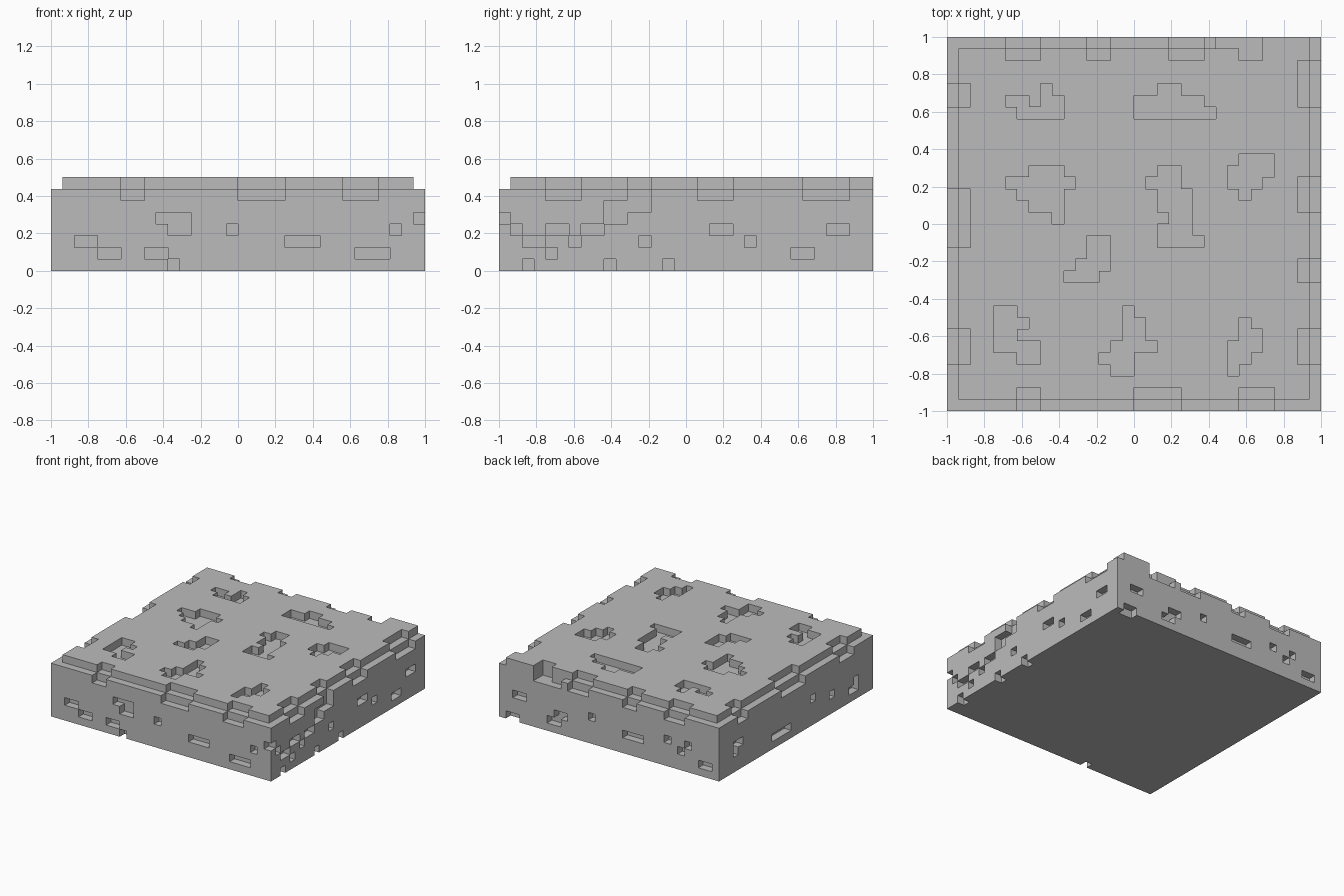
import bpy
import bmesh

cube = bpy.data.objects.get("Cube")
if cube:
    bpy.data.objects.remove(cube, do_unlink=True)

N, H = 32, 8            # cells per side and per height
CELL = 2 / N
TOP = H - 1

# Solid block of cells to carve
cells = {(i, j, k) for i in range(N) for j in range(N) for k in range(H)}


def side_cell(side, along, depth):
    """Cell column on a side, counted along +x or +y and inward from the face."""
    return {"front": (along, depth), "back": (along, N - 1 - depth),
            "left": (depth, along), "right": (N - 1 - depth, along)}[side]


def carve(side, start, width, layer, height=1, depth=0):
    for a in range(start, start + width):
        for k in range(layer, layer + height):
            cells.discard((*side_cell(side, a, depth), k))


# Stepped rim around the top; part of the back edge stays full height
for side in ("front", "left", "right"):
    carve(side, 0, N, TOP)
carve("back", 0, 27, TOP)
carve("back", 23, 4, TOP - 1)
carve("back", 25, 2, TOP - 1, 2, 1)

# Rim notches: start, width
notches = {
    "front": [(6, 2), (16, 4), (25, 3)],
    "back": [(5, 3), (12, 2), (19, 3)],
    "left": [(4, 3), (14, 5), (26, 2)],
    "right": [(4, 3), (11, 2), (17, 3), (26, 4)],
}
for side, spans in notches.items():
    for start, width in spans:
        carve(side, start, width, TOP - 1, 2)
        carve(side, start, width, TOP, 1, 1)

# Chips in each wall, grouped by layer: start, width
chips = {
    "front": {0: [(10, 1)], 1: [(4, 2), (8, 2), (26, 3)], 2: [(2, 2), (20, 3)],
              3: [(10, 2), (15, 1), (29, 1)], 4: [(9, 3), (31, 1)]},
    "right": {0: [(2, 1), (9, 1), (14, 1)], 1: [(4, 1), (25, 2)],
              2: [(2, 2), (6, 1), (12, 1), (21, 1)],
              3: [(1, 1), (4, 2), (7, 2), (18, 2), (28, 2)],
              4: [(0, 1), (9, 2)], 5: [(9, 4)]},
    "back": {0: [(29, 2)], 1: [(1, 2), (23, 2)], 2: [(5, 1), (11, 3), (22, 2)],
             3: [(4, 1), (7, 1), (18, 1), (28, 2)]},
    "left": {1: [(3, 2), (17, 4)], 2: [(3, 1), (8, 1), (28, 1)],
             3: [(12, 1), (27, 2)]},
}
for side, layers in chips.items():
    for layer, spans in layers.items():
        for start, width in spans:
            carve(side, start, width, layer)

# Pits in the top: left column, back row, footprint from back to front
pits = [
    (5, 27, "...#. ##.## .####"),
    (16, 27, "..##... ######. #######"),
    (5, 20, "..###. ###### .####. ..###. ....#."),
    (17, 20, ".##.. ###.. .###. .###. ..##. .###. .####"),
    (24, 21, ".### #### ###. .#.."),
    (10, 14, "..## ..## .### ###."),
    (4, 8, "##.. ###. ##.. #### ..##"),
    (13, 8, "..#.. ..##. ..##. .#### ###.. .##.."),
    (24, 7, ".#. .## ### ##. #.."),
]
for left, back, footprint in pits:
    for row, line in enumerate(footprint.split()):
        for col, mark in enumerate(line):
            if mark == "#":
                cells.discard((left + col, back - row, TOP))

# Skin the remaining cells with their exposed faces
bm = bmesh.new()
verts = {}


def corner(p):
    if p not in verts:
        verts[p] = bm.verts.new((p[0] * CELL - 1, p[1] * CELL - 1, p[2] * CELL))
    return verts[p]


for cell in sorted(cells):
    for axis in range(3):
        u, v = (axis + 1) % 3, (axis + 2) % 3
        for step in (0, 1):
            near = list(cell)
            near[axis] += 2 * step - 1
            if tuple(near) in cells:
                continue
            loop = []
            for du, dv in ((0, 0), (1, 0), (1, 1), (0, 1)):
                p = list(cell)
                p[axis] += step
                p[u] += du
                p[v] += dv
                loop.append(corner(tuple(p)))
            bm.faces.new(loop if step else loop[::-1])

mesh = bpy.data.meshes.new("stone_slab")
bm.to_mesh(mesh)
bm.free()
slab = bpy.data.objects.new("stone_slab", mesh)
bpy.context.collection.objects.link(slab)

# Plain grey stone
grey = (0.5, 0.5, 0.5, 1)
stone = bpy.data.materials.new("grey_stone")
stone.use_nodes = True
stone.diffuse_color = grey
for node in stone.node_tree.nodes:
    if node.type == "BSDF_PRINCIPLED":
        node.inputs["Base Color"].default_value = grey
mesh.materials.append(stone)
